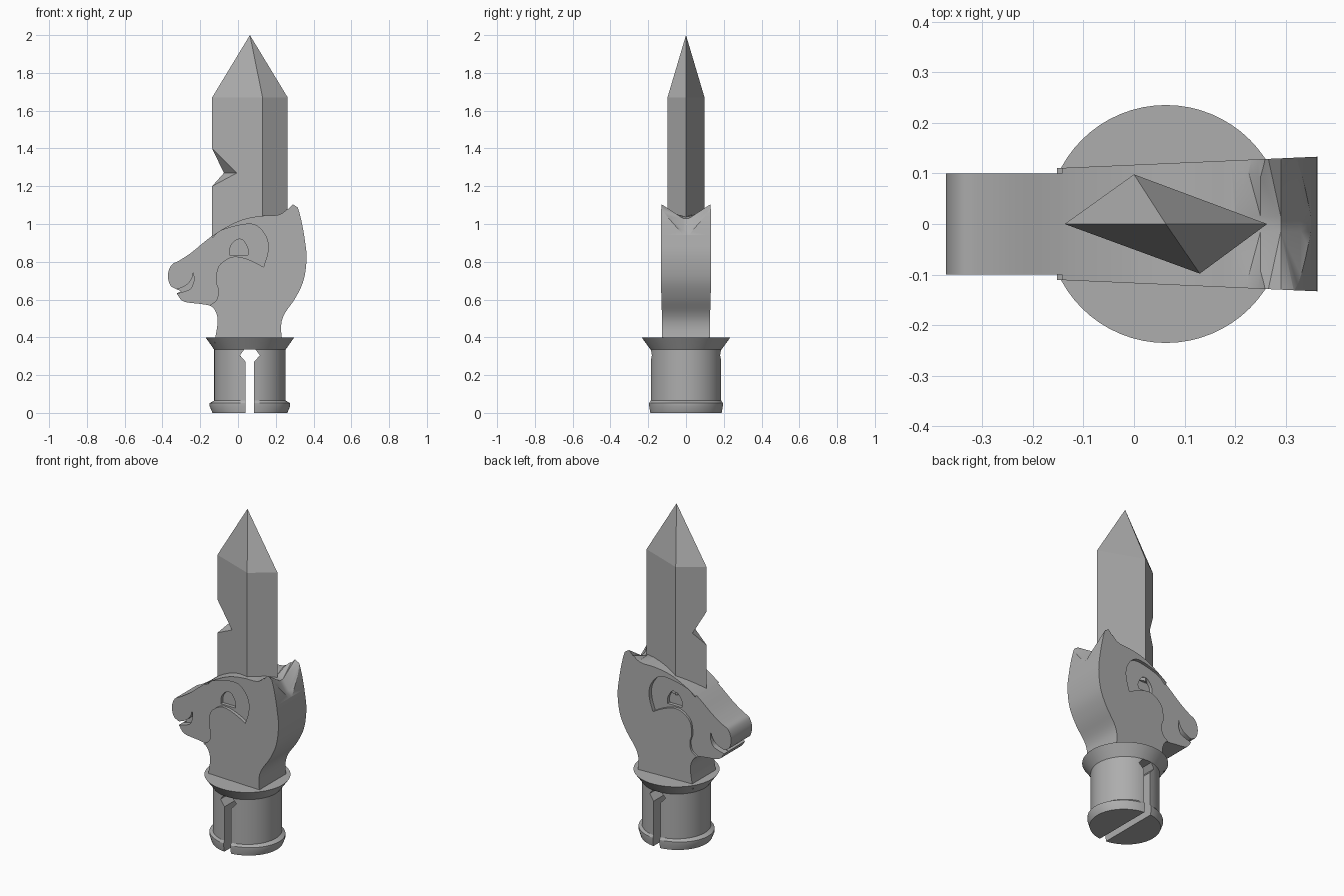
import bpy, bmesh, math
from mathutils import Vector

if "Cube" in bpy.data.objects:
    bpy.data.objects.remove(bpy.data.objects["Cube"])

grey = bpy.data.materials.new("plain_grey")
grey.use_nodes = True
grey.diffuse_color = (0.42, 0.42, 0.42, 1)
grey.node_tree.nodes["Principled BSDF"].inputs["Base Color"].default_value = grey.diffuse_color

CX = 0.063  # axis of peg and blade tip


def loft(name, rings, triangulate=False):
    """Closed solid through rings that share a point count."""
    bm = bmesh.new()
    loops = [[bm.verts.new(p) for p in ring] for ring in rings]
    n = len(loops[0])
    for a, b in zip(loops, loops[1:]):
        for i in range(n):
            j = (i + 1) % n
            bm.faces.new((a[i], a[j], b[j], b[i]))
    bm.faces.new(loops[0][::-1])
    bm.faces.new(loops[-1])
    bmesh.ops.remove_doubles(bm, verts=bm.verts, dist=1e-5)
    if triangulate:
        bmesh.ops.triangulate(bm, faces=bm.faces)
    bmesh.ops.recalc_face_normals(bm, faces=bm.faces)
    me = bpy.data.meshes.new(name)
    bm.to_mesh(me)
    bm.free()
    me.materials.append(grey)
    ob = bpy.data.objects.new(name, me)
    bpy.context.collection.objects.link(ob)
    return ob


def plate(name, outline, y0, y1):
    return loft(name, [[(x, y, z) for x, z in outline] for y in (y0, y1)])


def smooth(pts, steps=5):
    """Open Catmull-Rom curve through the points."""
    p = [Vector(q) for q in pts]
    p = [2 * p[0] - p[1]] + p + [2 * p[-1] - p[-2]]
    out = []
    for a, b, c, d in zip(p, p[1:], p[2:], p[3:]):
        for k in range(steps):
            t = k / steps
            out.append((2 * b + (c - a) * t + (2 * a - 5 * b + 4 * c - d) * t * t
                        + (3 * b - a - 3 * c + d) * t ** 3) / 2)
    return out + [p[-2]]


def carve(ob, cutters, angle=30):
    """Subtract the cutters, drop them, then shade smooth with sharp edges."""
    for c in cutters:
        c.hide_render = True
        m = ob.modifiers.new("cut", "BOOLEAN")
        m.operation, m.solver, m.object = "DIFFERENCE", "EXACT", c
    dg = bpy.context.evaluated_depsgraph_get()
    me = bpy.data.meshes.new_from_object(ob.evaluated_get(dg))
    ob.modifiers.clear()
    ob.data = me
    for c in cutters:
        bpy.data.objects.remove(c)
    for f in me.polygons:
        f.use_smooth = True
    me.set_sharp_from_angle(angle=math.radians(angle))


# Peg: turned body with flared collar and bottom lip, split by a keyhole slot
def circle(rx, ry, z, n=64):
    return [(CX + rx * math.cos(math.tau * i / n), ry * math.sin(math.tau * i / n), z)
            for i in range(n)]


peg = loft("peg", [circle(*r) for r in (
    (0.198, 0.19, 0), (0.213, 0.196, 0.035), (0.213, 0.196, 0.052),
    (0.189, 0.188, 0.065), (0.189, 0.188, 0.335), (0.235, 0.235, 0.4))])
half = [(0.022, -0.1), (0.022, 0.27), (0.053, 0.305), (0.03, 0.335)]
slot = [(CX + x, z) for x, z in half] + [(CX - x, z) for x, z in reversed(half)]
carve(peg, [plate("slot_cutter", slot, -0.4, 0.4)])

# Blade: skewed diamond section with a pointed tip and one notch
section = [(-0.137, 0), (0.13, -0.098), (0.263, 0), (0, 0.098)]
blade = loft("blade", [[(x, y, z) for x, y in section] for z in (0.9, 1.67)]
             + [[(CX, 0, 2)] * 4])
front_end, back_end = Vector((-0.005, -0.05, 1.27)), Vector((-0.075, 0.045, 1.27))
along = (back_end - front_end) * 2
inner = (front_end + back_end) / 2
outer = [inner + (Vector((-0.137, 0, z)) - inner) * 2 for z in (1.4, 1.2)]
carve(blade, [loft("notch_cutter", [[p + s * along for p in [inner] + outer]
                                    for s in (-1, 1)])], 10)

# Head: outline pulled to a thickness that widens toward the back
back = smooth([(0.235, 0.37), (0.228, 0.46), (0.247, 0.525), (0.305, 0.61),
               (0.348, 0.705), (0.363, 0.82), (0.353, 0.92), (0.335, 1.02),
               (0.315, 1.09), (0.295, 1.105)])
top = smooth([(0.27, 1.095), (0.245, 1.065), (0.205, 1.047), (0.125, 1.043),
              (0.04, 1.028), (-0.035, 0.998), (-0.14, 0.935), (-0.245, 0.85),
              (-0.31, 0.807), (-0.352, 0.783), (-0.371, 0.73), (-0.358, 0.675),
              (-0.32, 0.652)])
jaw = smooth([(-0.325, 0.632), (-0.288, 0.59), (-0.2, 0.577), (-0.145, 0.566),
              (-0.118, 0.535), (-0.108, 0.48), (-0.125, 0.37)])
outline = back + top + [Vector((-0.3, 0.645))] + jaw
head = loft("head", [[(x, s * (0.117 + 0.044 * x), z) for x, z in outline]
                     for s in (-1, 1)])

# Face details cut into both cheeks: lowered face, eye and mouth
face = (smooth([(-0.135, 0.926), (-0.087, 0.966), (0.034, 0.998), (0.103, 0.988),
                (0.152, 0.925), (0.158, 0.852), (0.135, 0.772)])
        + smooth([(0.135, 0.772), (0.087, 0.798), (0.024, 0.822), (-0.034, 0.825),
                  (-0.087, 0.794), (-0.11, 0.757), (-0.116, 0.693), (-0.104, 0.65),
                  (-0.114, 0.598), (-0.156, 0.566)])[1:]
        + [(-0.17, 0.5), (-0.5, 0.5), (-0.5, 1.0), (-0.2, 1.0)])
eye = smooth([(-0.045, 0.835), (-0.04, 0.88), (-0.01, 0.915), (0.025, 0.915),
              (0.052, 0.87), (0.052, 0.835)])
mouth = (smooth([(-0.36, 0.653), (-0.325, 0.654), (-0.275, 0.675), (-0.245, 0.71), (-0.236, 0.745)])
         + smooth([(-0.232, 0.7), (-0.255, 0.655), (-0.325, 0.632), (-0.36, 0.631)]))
cutters = []
for s in (-1, 1):
    for name, shape, depth in (("face", face, 0.1), ("eye", eye, 0.08), ("mouth", mouth, 0.06)):
        cutters.append(plate(name + "_cutter", shape, s * depth, s * 0.25))


# Valley between the two ears, falling away behind them
def valley(x, centre, edge):
    rim = centre + (edge - centre) * 0.2 / 0.13
    return [(x, -0.2, rim), (x, -0.015, centre), (x, 0.015, centre), (x, 0.2, rim),
            (x, 0.2, 1.4), (x, -0.2, 1.4)]


cutters.append(loft("ear_valley_cutter", [valley(*v) for v in (
    (0.2, 1.044, 1.06), (0.25, 1.04, 1.085), (0.29, 1.03, 1.108),
    (0.33, 0.97, 1.07), (0.42, 0.84, 0.95))], True))
carve(head, cutters)
